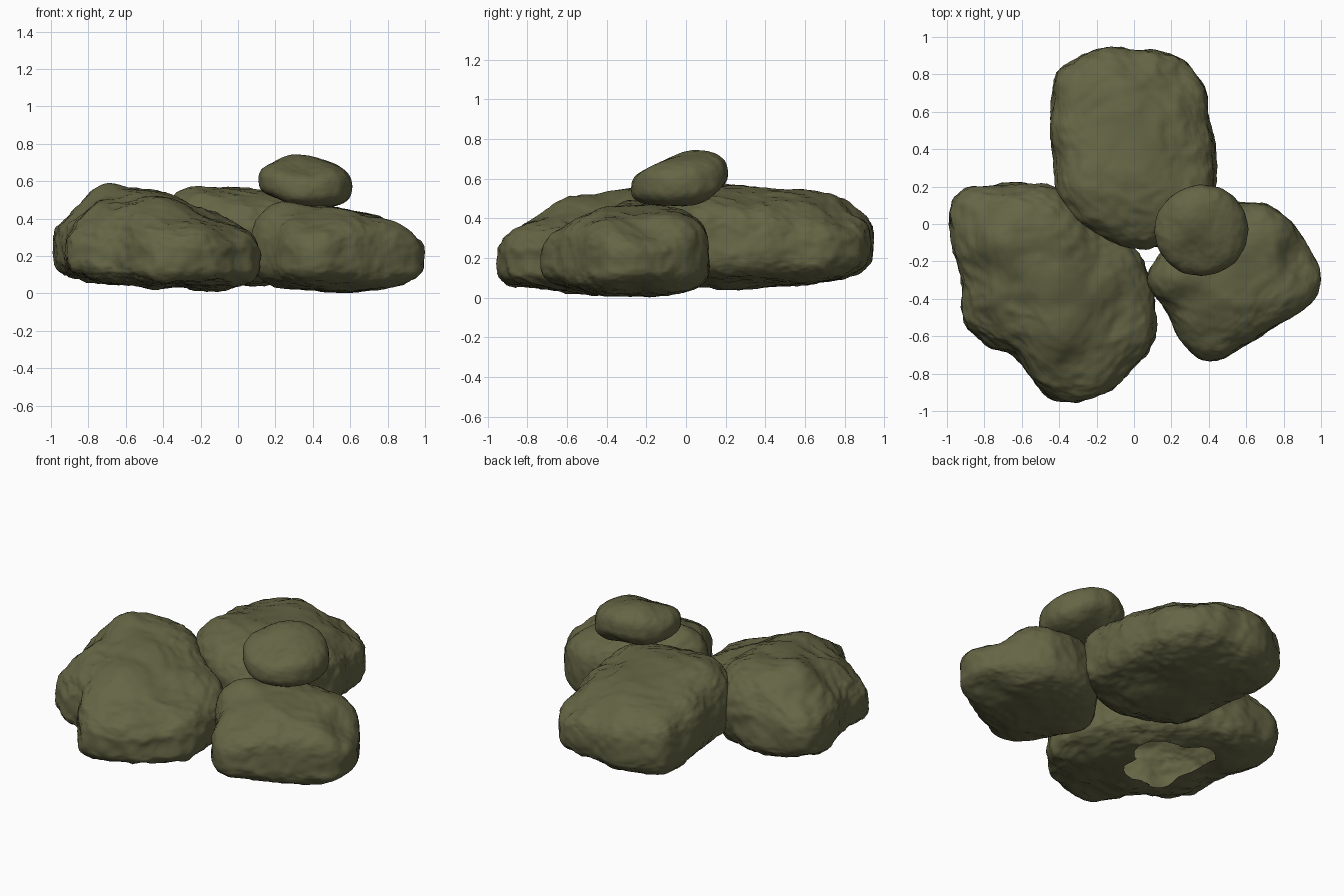
import bpy
import bmesh
from math import atan2, asin, sin, cos, pi, hypot
from mathutils import Vector, noise

cube = bpy.data.objects.get("Cube")
if cube:
    bpy.data.objects.remove(cube, do_unlink=True)

stone = bpy.data.materials.new("olive_stone")
stone.use_nodes = True
stone_colour = (0.13, 0.13, 0.06, 1)
stone.diffuse_color = stone_colour
shader = stone.node_tree.nodes["Principled BSDF"]
shader.inputs["Base Color"].default_value = stone_colour
shader.inputs["Roughness"].default_value = 0.9


def make_radius(outline, centre):
    """Return a softened polar radius function for a plan outline."""
    polar = sorted((atan2(y - centre[1], x - centre[0]),
                    hypot(x - centre[0], y - centre[1])) for x, y in outline)
    first, last = polar[0], polar[-1]
    polar = [(last[0] - 2 * pi, last[1])] + polar + [(first[0] + 2 * pi, first[1])]

    def sharp(angle):
        angle = (angle + pi) % (2 * pi) - pi
        for (a, ra), (b, rb) in zip(polar, polar[1:]):
            if a <= angle <= b and b - a > 1e-6:
                # straight edge between neighbouring points
                return ra * rb * sin(b - a) / (ra * sin(angle - a) + rb * sin(b - angle))
        return first[1]

    def soft(angle):
        return (sharp(angle - 0.07) + 2 * sharp(angle) + sharp(angle + 0.07)) / 4

    return soft


def blend_heights(samples, x, y):
    """Distance-weighted top and bottom heights at a plan position."""
    total = top = bottom = 0
    for sx, sy, high, low in samples:
        weight = 1 / ((x - sx) ** 2 + (y - sy) ** 2 + 0.01) ** 1.5
        total += weight
        top += weight * high
        bottom += weight * low
    return top / total, bottom / total


def relax(bm, verts, rounds):
    for _ in range(rounds):
        bmesh.ops.smooth_vert(bm, verts=verts, factor=0.5,
                              use_axis_x=True, use_axis_y=True, use_axis_z=True)


def rock(name, centre, outline, samples, crown, belly, waist, rough, hole=None):
    """Sphere shaped by a plan outline, height samples and rounding powers."""
    radius = make_radius(outline, centre)
    bm = bmesh.new()
    bmesh.ops.create_icosphere(bm, subdivisions=6, radius=1)
    for v in bm.verts:
        angle = atan2(v.co.y, v.co.x)
        lift = asin(max(-1, min(1, v.co.z)))
        power = crown if lift > 0 else belly
        reach = max(cos(lift), 0) ** power * radius(angle)
        rise = abs(sin(lift)) ** power
        x = centre[0] + reach * cos(angle)
        y = centre[1] + reach * sin(angle)
        top, bottom = blend_heights(samples, x, y)
        middle = bottom + (top - bottom) * waist
        z = middle + rise * ((top if lift > 0 else bottom) - middle)
        v.co = (x, y, z)
    relax(bm, bm.verts, 4)

    # broad dents, ridges and fine pits
    bm.normal_update()
    moves = []
    for v in bm.verts:
        p = v.co
        dent = 0.02 * noise.noise(p * 4.5)
        ridge = 0.004 - 0.014 * abs(noise.noise(p * 8 + Vector((3, 1, 7))))
        grain = 0.006 * noise.fractal(p * 22, 1, 2, 3)
        moves.append(v.normal * (dent + ridge + grain) * rough)
    for v, move in zip(bm.verts, moves):
        v.co += move

    # ragged opening in the underside
    if hole:
        hx, hy, size = hole
        gone = []
        for f in bm.faces:
            c = f.calc_center_median()
            ragged = size * (1 + 0.5 * noise.noise(c * 6))
            if f.normal.z < -0.3 and c.z < 0.15 and hypot(c.x - hx, c.y - hy) < ragged:
                gone.append(f)
        bmesh.ops.delete(bm, geom=gone, context="FACES")
        relax(bm, [v for v in bm.verts if v.is_boundary], 3)

    mesh = bpy.data.meshes.new(name)
    bm.to_mesh(mesh)
    bm.free()
    mesh.materials.append(stone)
    for poly in mesh.polygons:
        poly.use_smooth = True
    obj = bpy.data.objects.new(name, mesh)
    bpy.context.collection.objects.link(obj)


# Widest rock with the high outer shoulder
rock("front_right_rock", (-0.45, -0.33),
     [(-1, 0.05), (-0.99, 0.13), (-0.91, 0.19), (-0.6, 0.22), (-0.4, 0.18),
      (-0.1, -0.06), (0.03, -0.15), (0.11, -0.36), (0.12, -0.54), (0.08, -0.66),
      (-0.08, -0.87), (-0.2, -0.93), (-0.33, -0.95), (-0.48, -0.92), (-0.64, -0.7),
      (-0.77, -0.65), (-0.91, -0.55), (-0.92, -0.35), (-0.96, -0.13)],
     [(-0.72, -0.08, 0.63, 0.05), (-0.92, 0.05, 0.43, 0.08), (-0.75, -0.38, 0.53, 0.05),
      (-0.9, -0.3, 0.43, 0.08), (-0.83, -0.52, 0.41, 0.07), (-0.5, -0.2, 0.56, 0.03),
      (-0.4, -0.55, 0.52, 0.03), (-0.3, -0.82, 0.4, 0.03), (-0.15, -0.3, 0.45, 0.02),
      (0, -0.45, 0.38, 0.02), (-0.05, -0.7, 0.38, 0.03), (-0.55, 0.08, 0.57, 0.05)],
     0.62, 0.54, 0.37, 1.2, hole=(-0.45, -0.23, 0.22))

# Long rock at the rear
rock("back_rock", (0, 0.4),
     [(-0.44, 0.7), (-0.43, 0.82), (-0.26, 0.92), (-0.13, 0.95), (0, 0.92),
      (0.11, 0.94), (0.26, 0.88), (0.39, 0.71), (0.43, 0.45), (0.44, 0.25),
      (0.43, 0.02), (0.22, -0.1), (0.05, -0.14), (-0.15, -0.09), (-0.32, 0),
      (-0.4, 0.13), (-0.42, 0.3), (-0.44, 0.55)],
     [(-0.25, 0.2, 0.6, 0.05), (0.1, 0.2, 0.57, 0.04), (0, 0.5, 0.57, 0.05),
      (-0.3, 0.7, 0.5, 0.07), (0.2, 0.6, 0.52, 0.07), (0.33, 0.62, 0.41, 0.09),
      (-0.05, 0.72, 0.55, 0.07), (0, 0.87, 0.44, 0.09), (0.25, 0.78, 0.4, 0.1),
      (0.1, -0.05, 0.54, 0.04), (0.36, 0.3, 0.49, 0.09), (-0.35, 0.4, 0.54, 0.08)],
     0.58, 0.6, 0.44, 1)

# Lower wedge-shaped rock
rock("front_left_rock", (0.52, -0.28),
     [(0.06, -0.28), (0.14, -0.16), (0.24, -0.03), (0.4, 0.08), (0.55, 0.12),
      (0.7, 0.11), (0.83, 0.03), (0.94, -0.12), (1, -0.28), (0.97, -0.41),
      (0.8, -0.53), (0.6, -0.64), (0.46, -0.73), (0.34, -0.72), (0.25, -0.62),
      (0.19, -0.49), (0.1, -0.37)],
     [(0.18, -0.28, 0.53, 0.02), (0.4, -0.1, 0.48, 0.01), (0.7, -0.05, 0.45, 0.01),
      (0.92, -0.2, 0.33, 0.06), (0.4, -0.64, 0.36, 0.05), (0.28, -0.5, 0.44, 0.03),
      (0.5, -0.35, 0.46, 0), (0.75, -0.4, 0.42, 0.01)],
     0.6, 0.58, 0.4, 0.8)

# Smooth tilted pebble resting on top
ring = [(0.36 + 0.25 * cos(i * pi / 8), -0.035 + 0.245 * sin(i * pi / 8))
        for i in range(16)]
rock("top_pebble", (0.36, -0.035), ring,
     [(0.3, 0.06, 0.765, 0.48), (0.5, 0.02, 0.72, 0.45), (0.36, -0.2, 0.65, 0.45),
      (0.15, -0.03, 0.71, 0.51), (0.36, 0.18, 0.75, 0.55), (0.56, -0.05, 0.69, 0.44)],
     0.72, 0.75, 0.45, 0.4)
